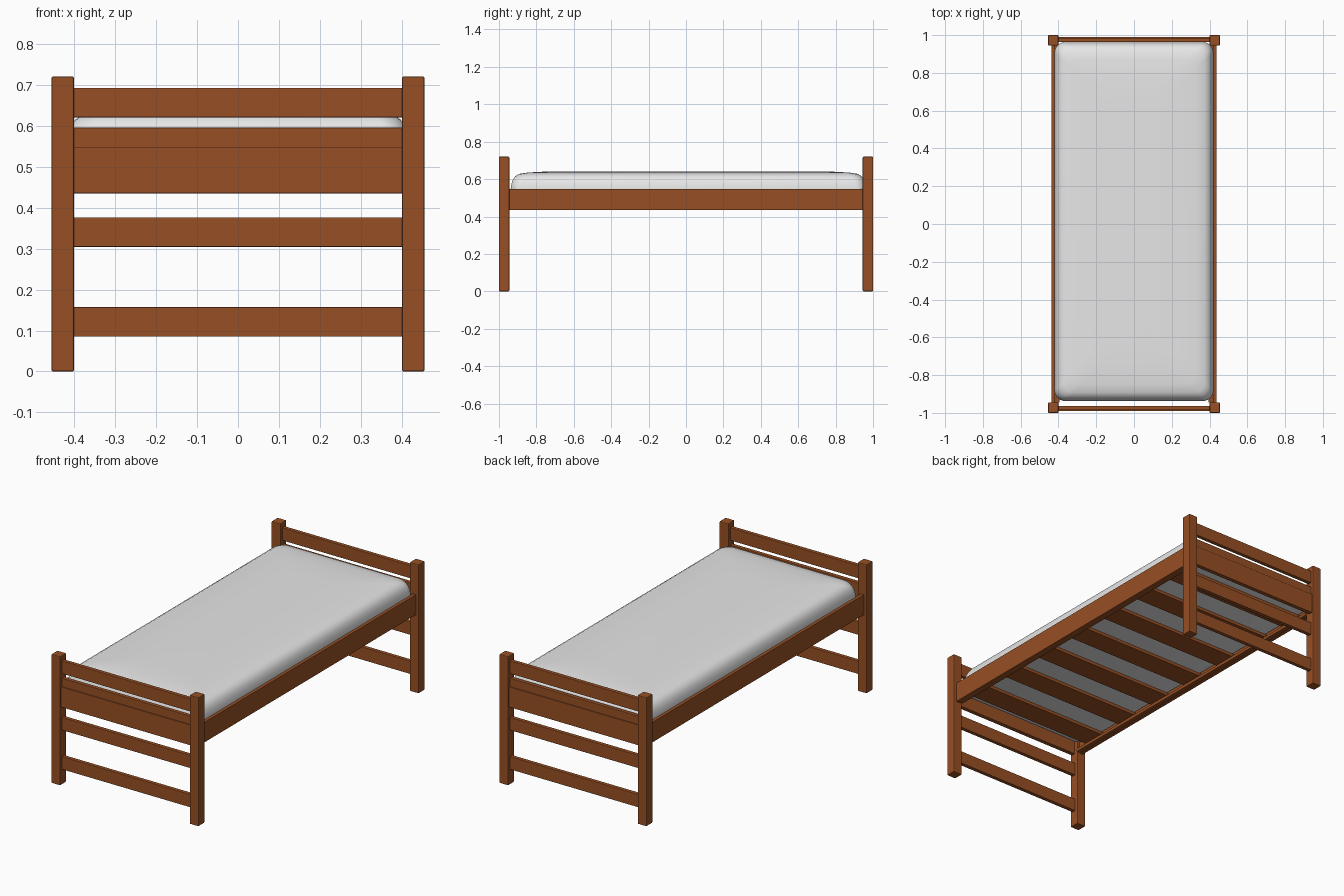
import bpy, bmesh, math

if "Cube" in bpy.data.objects:
    bpy.data.objects.remove(bpy.data.objects["Cube"])

def material(name, rgb):
    m = bpy.data.materials.new(name)
    m.diffuse_color = (*rgb, 1)
    m.use_nodes = True
    m.node_tree.nodes["Principled BSDF"].inputs["Base Color"].default_value = m.diffuse_color
    return m

wood = material("brown wood", (0.31, 0.08, 0.018))
cloth = material("pale mattress cloth", (0.8, 0.8, 0.8))

def finish(bm, name, mat):
    me = bpy.data.meshes.new(name)
    bm.to_mesh(me)
    bm.free()
    me.materials.append(mat)
    ob = bpy.data.objects.new(name, me)
    bpy.context.collection.objects.link(ob)
    return ob

def box(name, x, y, z, bevel=0.002):
    """Box from (min, max) ranges with a small edge bevel."""
    bm = bmesh.new()
    bmesh.ops.create_cube(bm, size=1)
    for v in bm.verts:
        for i, (a, b) in enumerate((x, y, z)):
            v.co[i] = (a + b) / 2 + v.co[i] * (b - a)
    ob = finish(bm, name, wood)
    mod = ob.modifiers.new("edge", 'BEVEL')
    mod.width = bevel
    mod.segments = 2
    return ob

def span(s, a, b):
    return tuple(sorted((s * a, s * b)))

for s, end in ((-1, "front"), (1, "back")):
    # corner posts
    for t, side in ((-1, "left"), (1, "right")):
        box(f"{end}_{side}_post", span(t, 0.40, 0.455), span(s, 0.945, 1.0), (0, 0.72), 0.004)
    # ladder rails of the bed end
    for i, z in enumerate((0.085, 0.304, 0.523, 0.62)):
        box(f"{end}_rail_{i + 1}", (-0.405, 0.405), span(s, 0.963, 0.985), (z, z + 0.072))
    # deep end beam of the frame
    box(f"{end}_beam", (-0.405, 0.405), span(s, 0.967, 0.991), (0.435, 0.548))

# side rails and the ledges carrying the slats
for t, side in ((-1, "left"), (1, "right")):
    box(f"{side}_side_rail", span(t, 0.417, 0.438), (-0.95, 0.95), (0.435, 0.548))
    box(f"{side}_ledge", span(t, 0.395, 0.418), (-0.945, 0.945), (0.437, 0.455))

# slats
for i in range(7):
    y = -0.81 + i * 0.27
    box(f"slat_{i + 1}", (-0.417, 0.417), (y - 0.065, y + 0.065), (0.455, 0.473))

# mattress: stacked rounded rectangles, (inset, height)
profile = [(0.03, 0.474), (0.01, 0.48), (0.0, 0.495), (0.0, 0.55), (0.004, 0.575),
           (0.011, 0.597), (0.024, 0.616), (0.045, 0.628), (0.09, 0.635),
           (0.18, 0.64), (0.3, 0.642)]
bm = bmesh.new()
rings = []
for inset, z in profile:
    hx, hy, r = 0.42 - inset, 0.95 - inset, 0.055
    ring = []
    for q, (sx, sy) in enumerate(((1, 1), (-1, 1), (-1, -1), (1, -1))):
        for k in range(9):
            a = math.pi / 2 * (q + k / 8)
            ring.append(bm.verts.new((sx * (hx - r) + r * math.cos(a),
                                      0.013 + sy * (hy - r) + r * math.sin(a), z)))
    rings.append(ring)
for lo, hi in zip(rings, rings[1:]):
    n = len(lo)
    for i in range(n):
        j = (i + 1) % n
        bm.faces.new((lo[i], lo[j], hi[j], hi[i]))
bm.faces.new(rings[-1])
bm.faces.new(rings[0][::-1])
mattress = finish(bm, "mattress", cloth)
bpy.context.view_layer.objects.active = mattress
mattress.select_set(True)
bpy.ops.object.shade_smooth_by_angle(angle=math.radians(40))
